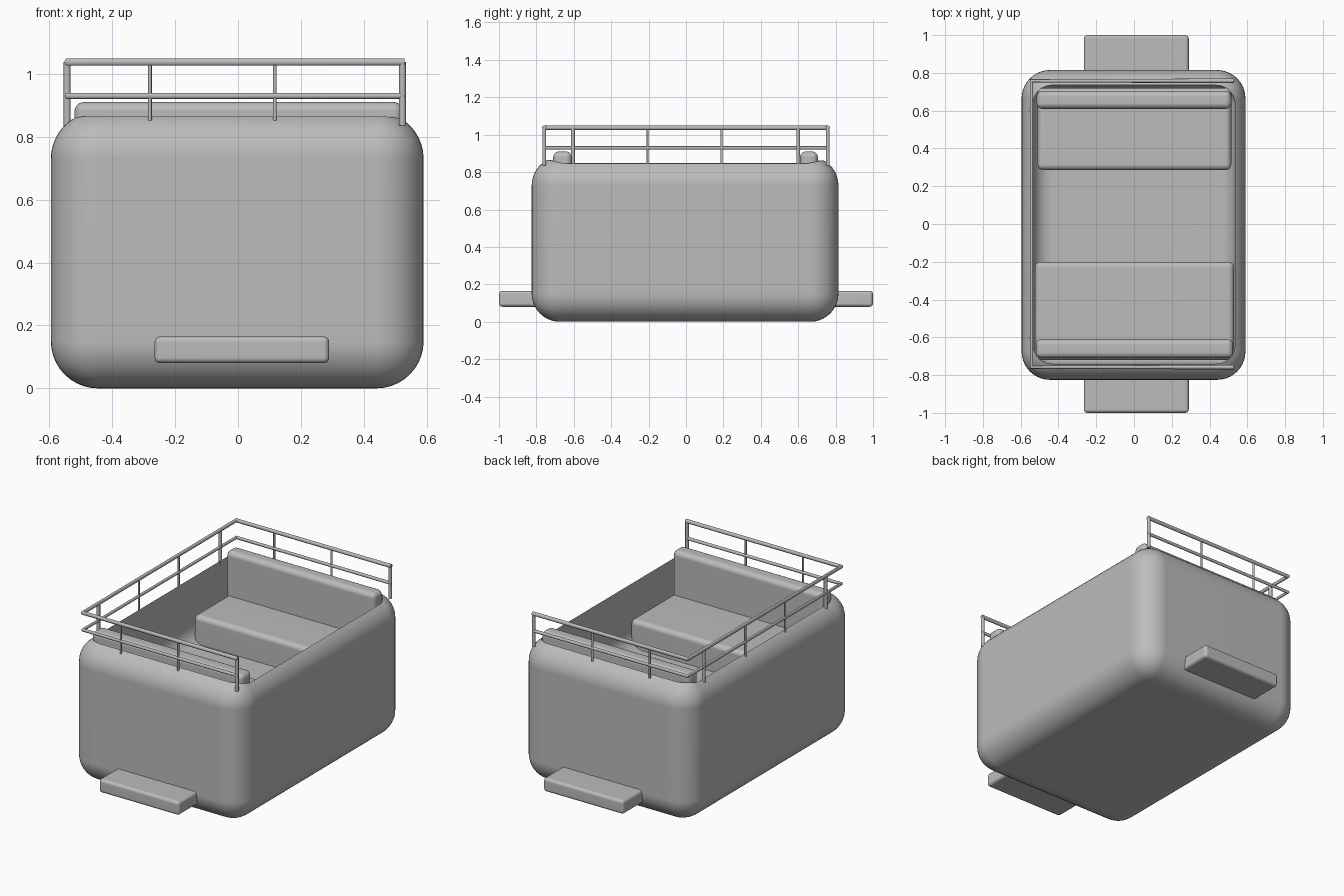
import bpy
import bmesh
from mathutils import Matrix, Vector

if "Cube" in bpy.data.objects:
    bpy.data.objects.remove(bpy.data.objects["Cube"], do_unlink=True)

grey = bpy.data.materials.new("plain grey")
grey.use_nodes = True
grey.diffuse_color = (0.5, 0.5, 0.5, 1)
for node in grey.node_tree.nodes:
    if node.type == "BSDF_PRINCIPLED":
        node.inputs["Base Color"].default_value = (0.5, 0.5, 0.5, 1)


def activate(obj):
    bpy.ops.object.select_all(action="DESELECT")
    obj.select_set(True)
    bpy.context.view_layer.objects.active = obj


def finish(obj):
    """Smooth the rounded edges and keep the flat sides flat."""
    activate(obj)
    bpy.ops.object.shade_smooth_by_angle(angle=0.6)
    mod = obj.modifiers.new("flat sides", "WEIGHTED_NORMAL")
    mod.keep_sharp = True


def rounded_box(name, low, high, radius, segments=5):
    """Box between two corners with all edges rounded."""
    low, high = Vector(low), Vector(high)
    bm = bmesh.new()
    bmesh.ops.create_cube(bm, size=1, matrix=Matrix.LocRotScale(
        (low + high) / 2, None, high - low))
    bmesh.ops.bevel(bm, geom=bm.edges[:], offset=radius, segments=segments,
                    profile=0.5, affect="EDGES")
    mesh = bpy.data.meshes.new(name)
    bm.to_mesh(mesh)
    bm.free()
    mesh.materials.append(grey)
    obj = bpy.data.objects.new(name, mesh)
    bpy.context.collection.objects.link(obj)
    return obj


def tube(name, points, radius):
    """Round bar along a straight-cornered path."""
    curve = bpy.data.curves.new(name, "CURVE")
    curve.dimensions = "3D"
    curve.bevel_depth = radius
    curve.bevel_resolution = 3
    curve.use_fill_caps = True
    spline = curve.splines.new("POLY")
    spline.points.add(len(points) - 1)
    for point, co in zip(spline.points, points):
        point.co = (*co, 1)
    curve.materials.append(grey)
    obj = bpy.data.objects.new(name, curve)
    bpy.context.collection.objects.link(obj)
    activate(obj)
    bpy.ops.object.convert(target="MESH")
    obj = bpy.context.object
    bpy.ops.object.shade_smooth_by_angle(angle=0.9)
    return obj


# Rounded tub, hollowed from above
tub = rounded_box("tub", (-0.595, -0.825, 0), (0.59, 0.815, 0.88), 0.15, 10)
cavity = rounded_box("cavity_cutter", (-0.535, -0.74, 0.46), (0.535, 0.735, 1.5), 0.1, 8)
cut = tub.modifiers.new("hollow", "BOOLEAN")
cut.operation = "DIFFERENCE"
cut.solver = "EXACT"
cut.object = cavity
activate(tub)
bpy.ops.object.modifier_apply(modifier=cut.name)
bpy.data.objects.remove(cavity, do_unlink=True)
finish(tub)

# Benches
finish(rounded_box("front_seat", (-0.525, -0.72, 0.42), (0.53, -0.2, 0.635), 0.03))
finish(rounded_box("back_seat", (-0.51, 0.285, 0.42), (0.515, 0.72, 0.635), 0.03))
finish(rounded_box("front_backrest", (-0.52, -0.71, 0.5), (0.525, -0.61, 0.91), 0.03))
finish(rounded_box("back_backrest", (-0.515, 0.61, 0.5), (0.515, 0.705, 0.91), 0.03))

# Steps at both ends
finish(rounded_box("front_step", (-0.265, -1, 0.08), (0.29, -0.75, 0.165), 0.018, 4))
finish(rounded_box("back_step", (-0.265, 0.75, 0.08), (0.29, 1, 0.165), 0.018, 4))

# Rails round three sides, open on the left
left, right, end = 0.53, -0.543, 0.758
for name, z, radius in (("top_rail", 1.037, 0.012), ("middle_rail", 0.93, 0.01)):
    tube(name, [(left, -end, z), (right, -end, z), (right, end, z), (left, end, z)], radius)

# Rail posts: thick near the ends, thin between
for side, y in (("front", -end), ("back", end)):
    tube(side + "_end_post", [(left - 0.007, y, 0.835), (left - 0.007, y, 1.037)], 0.011)
    for i, x in enumerate((-0.28, 0.117)):
        tube(f"{side}_thin_post_{i + 1}", [(x, y, 0.85), (x, y, 1.037)], 0.006)
for i, (y, radius) in enumerate(((-0.605, 0.011), (-0.205, 0.006), (0.19, 0.006), (0.6, 0.011))):
    tube(f"right_post_{i + 1}", [(right, y, 0.82), (right, y, 1.037)], radius)
